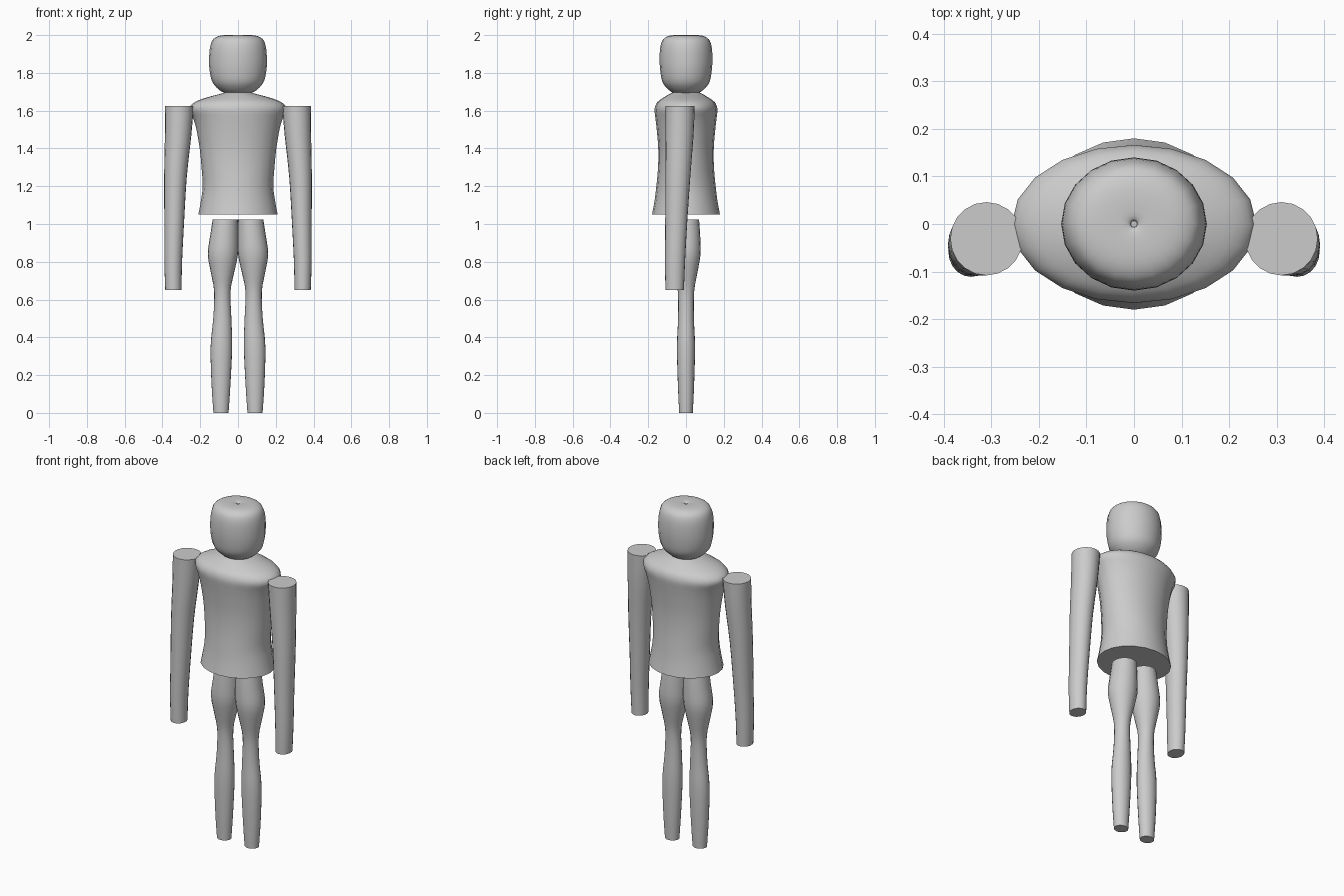
import bpy, bmesh, math

if "Cube" in bpy.data.objects:
    bpy.data.objects.remove(bpy.data.objects["Cube"])

SIDES = 20


def spline(p0, p1, p2, p3, t):
    return tuple(0.5 * (2*b + (c - a)*t + (2*a - 5*b + 4*c - d)*t*t + (3*b - a - 3*c + d)*t**3)
                 for a, b, c, d in zip(p0, p1, p2, p3))


def loft(name, keys, steps=3):
    """Capped smooth tube through elliptical sections (cx, cy, z, rx, ry)."""
    rows = []
    for i in range(len(keys) - 1):
        quad = [keys[max(0, min(len(keys) - 1, i + k))] for k in (-1, 0, 1, 2)]
        rows += [spline(*quad, s / steps) for s in range(steps)]
    rows.append(keys[-1])
    bm = bmesh.new()
    rings = [[bm.verts.new((cx + rx * math.cos(a), cy + ry * math.sin(a), z))
              for a in (2 * math.pi * k / SIDES for k in range(SIDES))]
             for cx, cy, z, rx, ry in rows]
    for lo, hi in zip(rings, rings[1:]):
        for k in range(SIDES):
            n = (k + 1) % SIDES
            bm.faces.new((lo[k], lo[n], hi[n], hi[k]))
    bm.faces.new(rings[0])
    bm.faces.new(rings[-1])
    bmesh.ops.recalc_face_normals(bm, faces=bm.faces)
    mesh = bpy.data.meshes.new(name)
    bm.to_mesh(mesh)
    bm.free()
    ob = bpy.data.objects.new(name, mesh)
    bpy.context.collection.objects.link(ob)
    bpy.ops.object.select_all(action='DESELECT')
    ob.select_set(True)
    bpy.context.view_layer.objects.active = ob
    bpy.ops.object.shade_smooth_by_angle(angle=math.radians(50))
    return ob


def centred(sections):
    return [(0, 0, z, rx, ry) for z, rx, ry in sections]


# Torso: flared hem, narrow waist, rounded shoulders
loft("torso", centred([
    (1.05, .21, .18), (1.12, .197, .167), (1.2, .187, .157), (1.3, .193, .148),
    (1.4, .203, .147), (1.5, .22, .155), (1.56, .237, .162), (1.61, .257, .166),
    (1.645, .23, .152), (1.67, .165, .118), (1.69, .09, .085), (1.70, .06, .06)]))

# Head: rounded block with a tiny dimple on top
loft("head", centred([
    (1.69, .065, .06), (1.71, .1, .092), (1.75, .135, .124), (1.81, .15, .136),
    (1.87, .153, .14), (1.93, .149, .137), (1.97, .137, .126), (1.99, .115, .105),
    (1.999, .08, .073), (2.0, .03, .028), (1.995, .009, .009), (1.985, .007, .007)]))

# Arms and legs, mirrored left and right
for side, s in (("left", 1), ("right", -1)):
    loft(side + "_arm", [
        (s * .342, -.06, .65, .043, .049), (s * .343, -.058, .8, .047, .053),
        (s * .338, -.052, 1.0, .052, .058), (s * .331, -.043, 1.25, .06, .066),
        (s * .317, -.034, 1.47, .07, .074), (s * .31, -.031, 1.625, .076, .077)])
    loft(side + "_leg", [
        (s * .09, 0, 0, .04, .036), (s * .09, 0, .15, .05, .043),
        (s * .088, 0, .35, .057, .048), (s * .083, 0, .5, .048, .042),
        (s * .083, 0, .64, .043, .043), (s * .082, 0, .74, .061, .06),
        (s * .08, 0, .84, .08, .077), (s * .073, 0, .94, .074, .075),
        (s * .067, 0, 1.025, .067, .069)])
